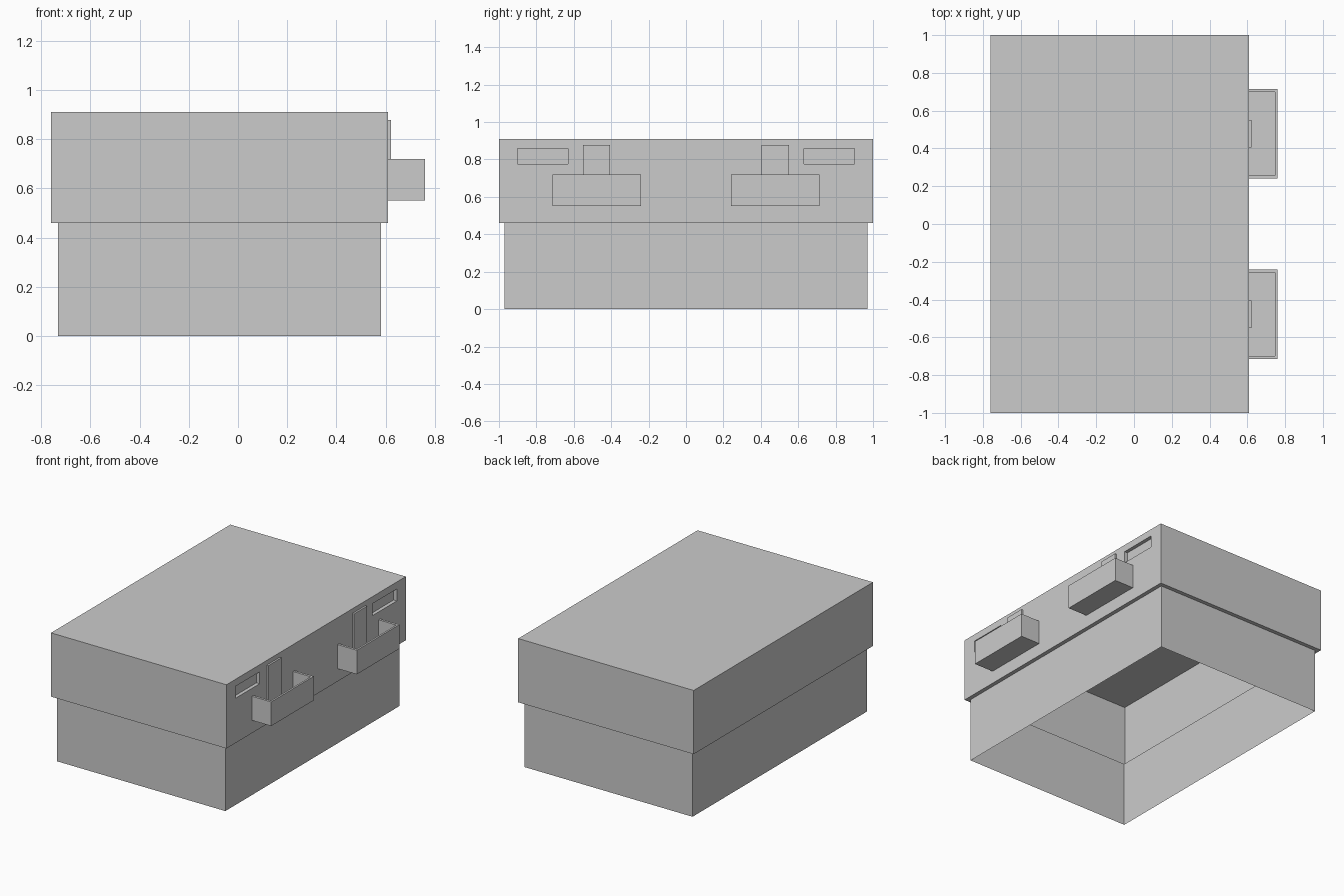
import bpy, bmesh
from mathutils import Vector

if "Cube" in bpy.data.objects:
    bpy.data.objects.remove(bpy.data.objects["Cube"])


def finish(name, bm, normals=True):
    if normals:
        bmesh.ops.recalc_face_normals(bm, faces=bm.faces[:])
    mesh = bpy.data.meshes.new(name)
    bm.to_mesh(mesh)
    bm.free()
    ob = bpy.data.objects.new(name, mesh)
    bpy.context.collection.objects.link(ob)
    return ob


def add_box(bm, lo, hi):
    verts = bmesh.ops.create_cube(bm, size=1)["verts"]
    lo, hi = Vector(lo), Vector(hi)
    for v in verts:
        v.co = (lo + hi) / 2 + v.co * (hi - lo)


def pocket(bm, x, y0, y1, z0, z1, depth):
    """Cut a rectangle into the wall at x and push it inwards."""
    def wall():
        return [f for f in bm.faces if all(abs(v.co.x - x) < 1e-4 for v in f.verts)]

    def centre_inside(f):
        c = f.calc_center_median()
        return y0 < c.y < y1 and z0 < c.z < z1

    for co, no in (((x, y0, 0), (0, 1, 0)), ((x, y1, 0), (0, 1, 0)),
                   ((x, 0, z0), (0, 0, 1)), ((x, 0, z1), (0, 0, 1))):
        faces = wall()
        edges = list({e for f in faces for e in f.edges})
        verts = list({v for f in faces for v in f.verts})
        bmesh.ops.bisect_plane(bm, geom=verts + edges + faces, dist=1e-5,
                               plane_co=co, plane_no=no)
    faces = [f for f in wall() if centre_inside(f)]
    new = bmesh.ops.extrude_face_region(bm, geom=faces)["geom"]
    old = [f for f in faces if f.is_valid]
    if old:
        bmesh.ops.delete(bm, geom=old, context="FACES_ONLY")
    shift = -depth if x > 0 else depth
    for v in new:
        if isinstance(v, bmesh.types.BMVert):
            v.co.x += shift


# House shell: overhanging upper storey, narrower lower storey, open underneath
bm = bmesh.new()
add_box(bm, (-0.76, -1, 0.46), (0.61, 1, 0.91))
bottom = min(bm.faces, key=lambda f: f.calc_center_median().z)
bmesh.ops.inset_region(bm, faces=[bottom], thickness=0.04)
base = bmesh.ops.extrude_discrete_faces(bm, faces=[bottom])["faces"][0]
for v in base.verts:
    v.co.z = 0
bmesh.ops.delete(bm, geom=[base], context="FACES_ONLY")

# Recessed windows on both long sides, slot windows on the balcony side
for s in (-1, 1):
    y0, y1 = sorted((s * 0.48, s * 0.715))
    for x in (0.57, -0.72):
        pocket(bm, x, y0, y1, 0.113, 0.348, 0.025)
    y0, y1 = sorted((s * 0.63, s * 0.90))
    pocket(bm, 0.61, y0, y1, 0.776, 0.86, 0.025)
finish("house_shell", bm, normals=False)

# Balconies and their doors
for s, side in ((-1, "front"), (1, "rear")):
    bm = bmesh.new()
    y0, y1 = 0.24, 0.715
    outline = [(0.61, y0), (0.76, y0), (0.76, y1), (0.61, y1),
               (0.61, y1 - 0.017), (0.747, y1 - 0.017), (0.747, y0 + 0.017), (0.61, y0 + 0.017)]
    rail = bm.faces.new([bm.verts.new((x, s * y, 0.55)) for x, y in outline])
    top = bmesh.ops.extrude_face_region(bm, geom=[rail])["geom"]
    bmesh.ops.translate(bm, vec=(0, 0, 0.17),
                        verts=[v for v in top if isinstance(v, bmesh.types.BMVert)])
    finish(side + "_balcony_rail", bm)

    ys = sorted((s * (y0 + 0.017), s * (y1 - 0.017)))
    bm = bmesh.new()
    add_box(bm, (0.61, ys[0], 0.55), (0.747, ys[1], 0.567))
    finish(side + "_balcony_floor", bm)

    ys = sorted((s * 0.405, s * 0.55))
    bm = bmesh.new()
    add_box(bm, (0.61, ys[0], 0.567), (0.623, ys[1], 0.877))
    finish(side + "_balcony_door", bm)
